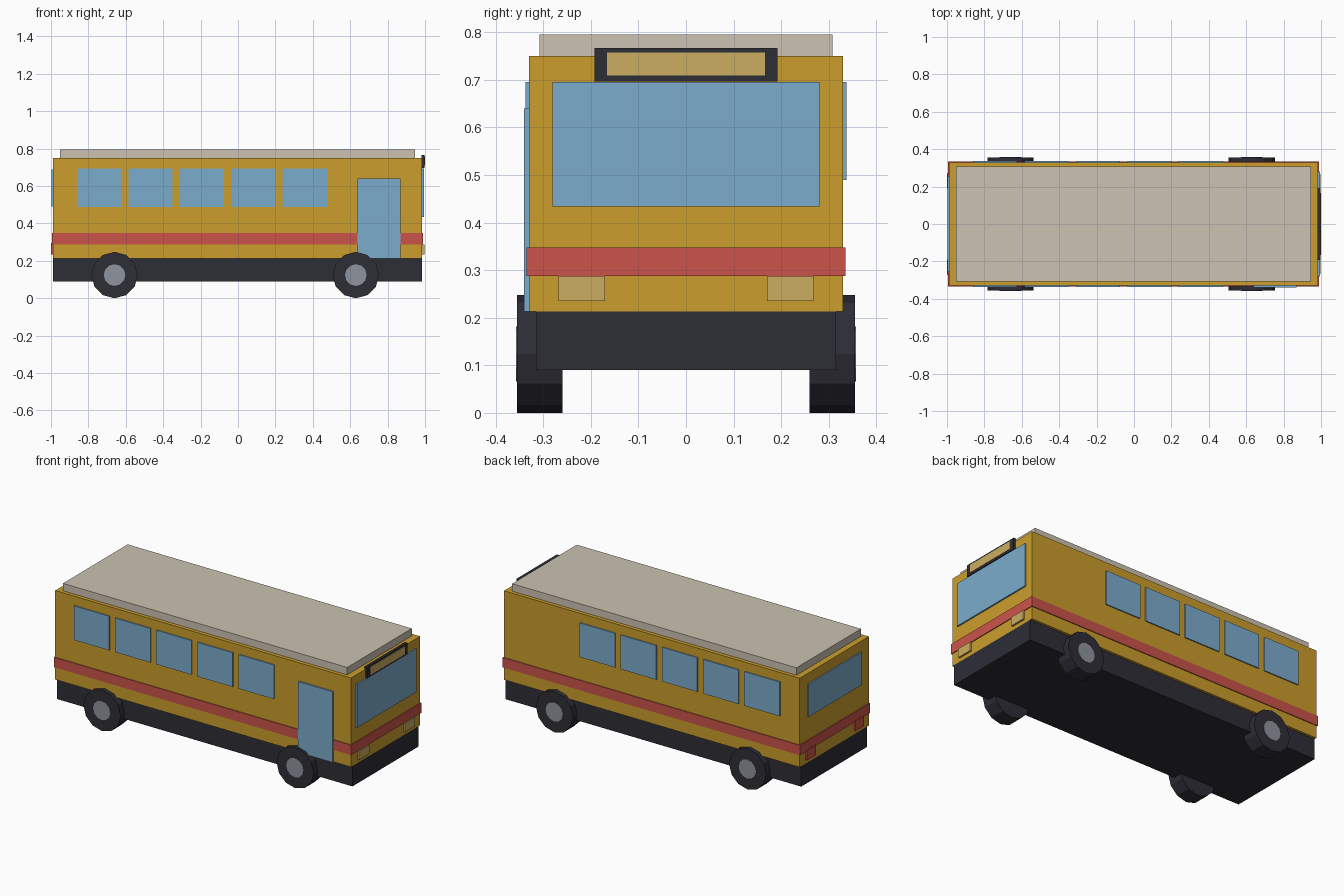
import bpy
import math

old = bpy.data.objects.get("Cube")
if old:
    bpy.data.objects.remove(old, do_unlink=True)


def material(name, rgb):
    # 8-bit display colour to linear
    lin = [((c / 255 + 0.055) / 1.055) ** 2.4 for c in rgb] + [1.0]
    mat = bpy.data.materials.new(name)
    mat.use_nodes = True
    mat.diffuse_color = lin
    bsdf = next(n for n in mat.node_tree.nodes if n.type == "BSDF_PRINCIPLED")
    bsdf.inputs["Base Color"].default_value = lin
    return mat


yellow = material("body yellow", (203, 157, 44))
cream = material("roof cream", (203, 194, 178))
glass = material("window blue", (124, 172, 204))
red = material("stripe red", (203, 84, 74))
dark = material("dark grey", (45, 45, 54))
metal = material("hub grey", (142, 148, 158))
lamp = material("lamp beige", (203, 172, 97))


def box(name, mat, x, y, z):
    """Box spanning the (min, max) pairs x, y and z."""
    spans = (x, y, z)
    bpy.ops.mesh.primitive_cube_add(size=1, location=[sum(s) / 2 for s in spans])
    ob = bpy.context.object
    ob.name = name
    ob.scale = [s[1] - s[0] for s in spans]
    bpy.ops.object.transform_apply(location=False, rotation=False, scale=True)
    ob.data.materials.append(mat)
    return ob


def disc(name, mat, radius, x, y, z):
    """Twelve-sided cylinder along y, with y a (min, max) pair."""
    bpy.ops.mesh.primitive_cylinder_add(
        vertices=12, radius=radius, depth=y[1] - y[0],
        location=(x, sum(y) / 2, z), rotation=(math.pi / 2, 0, 0))
    ob = bpy.context.object
    ob.name = name
    ob.data.materials.append(mat)


def mirrored(side, inner, outer):
    return tuple(sorted((side * inner, side * outer)))


# Main shell
back, nose = -0.99, 0.985
box("chassis", dark, (back, nose), (-0.315, 0.315), (0.09, 0.213))
box("body", yellow, (back, nose), (-0.33, 0.33), (0.213, 0.75))
box("roof", cream, (-0.953, 0.945), (-0.308, 0.308), (0.75, 0.795))
box("stripe", red, (back - 0.005, nose + 0.005), (-0.335, 0.335), (0.288, 0.348))

# Side windows and wheels, both sides
for side, label in ((-1, "front"), (1, "back")):
    for i in range(5):
        x = -0.743 + 0.275 * i
        box(f"{label}_side_window_{i + 1}", glass, (x - 0.118, x + 0.118),
            mirrored(side, 0.328, 0.337), (0.489, 0.695))
    for x, axle in ((-0.66, "rear"), (0.63, "nose")):
        disc(f"{label}_{axle}_tyre", dark, 0.124, x, mirrored(side, 0.26, 0.355), 0.124)
        disc(f"{label}_{axle}_hub", metal, 0.058, x, mirrored(side, 0.35, 0.357), 0.124)

# Entrance door
box("door", glass, (0.638, 0.868), (-0.34, -0.328), (0.213, 0.64))

# Nose: windscreen and destination sign
box("windscreen", glass, (0.98, 0.994), (-0.281, 0.281), (0.434, 0.695))
box("sign_frame", dark, (0.98, 0.997), (-0.192, 0.192), (0.697, 0.767))
box("sign_panel", lamp, (0.993, 1.0), (-0.166, 0.166), (0.709, 0.757))

# Rear window
box("rear_window", glass, (-0.998, -0.985), (-0.255, 0.255), (0.49, 0.688))

# Headlights and tail lights
for side, label in ((-1, "front"), (1, "back")):
    box(f"{label}_headlight", lamp, (0.98, 0.996), mirrored(side, 0.17, 0.268), (0.235, 0.288))
    box(f"{label}_tail_light", red, (-1.0, -0.985), mirrored(side, 0.19, 0.272), (0.235, 0.295))
